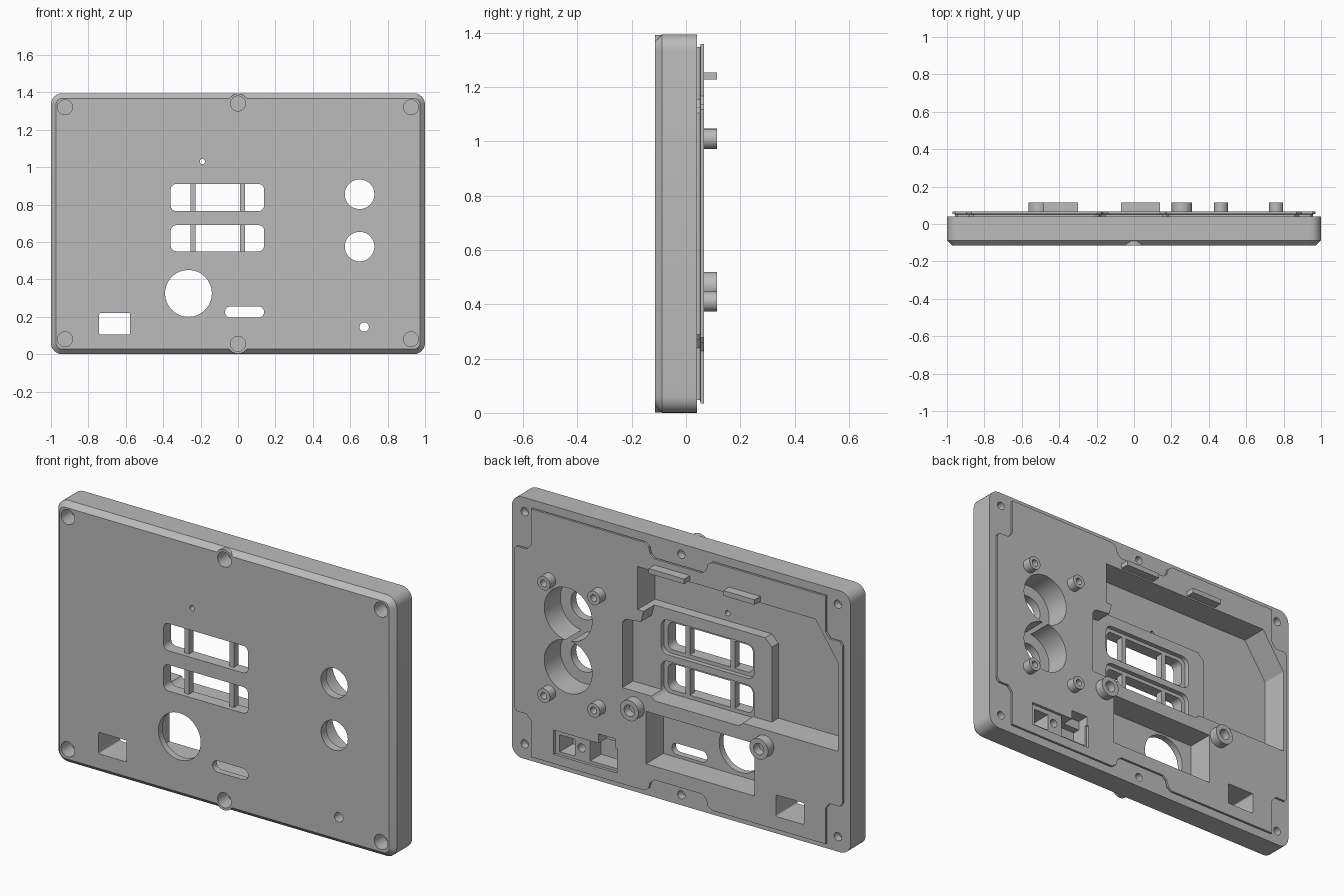
import bpy, bmesh, math

if "Cube" in bpy.data.objects:
    bpy.data.objects.remove(bpy.data.objects["Cube"], do_unlink=True)

grey = bpy.data.materials.new("plain grey")
grey.use_nodes = True
COLOUR = (0.5, 0.5, 0.5, 1)
grey.diffuse_color = COLOUR
grey.node_tree.nodes["Principled BSDF"].inputs["Base Color"].default_value = COLOUR

HEIGHT = 1.395
MID = HEIGHT / 2
FRONT, BACK, LIP = -0.115, 0.04, 0.066
FLOOR, SHELF = -0.08, -0.025
OUT = 0.2  # cutters run past the surfaces by this depth


# ---- outlines in the x-z plane ----
def circle(x, z, r, n=40):
    return [(x + r * math.cos(i * math.tau / n), z + r * math.sin(i * math.tau / n)) for i in range(n)]


def rect(x0, x1, z0, z1, r=0.0, n=6):
    if r == 0:
        return [(x0, z0), (x1, z0), (x1, z1), (x0, z1)]
    corners = [(x1 - r, z1 - r), (x0 + r, z1 - r), (x0 + r, z0 + r), (x1 - r, z0 + r)]
    pts = []
    for q, (cx, cz) in enumerate(corners):
        for i in range(n + 1):
            a = (q + i / n) * math.pi / 2
            pts.append((cx + r * math.cos(a), cz + r * math.sin(a)))
    return pts


def lip_outline(d):
    # one quarter, mirrored to the other three
    q = [(0.14 + d, 0.59 - d), (0.165 + d, 0.61 - d), (0.175 + d, 0.645 - d), (0.2 + d, 0.662 - d),
         (0.87 - d, 0.662 - d), (0.87 - d, 0.47 - d), (0.895 - d, 0.44 - d),
         (0.955 - d, 0.44 - d), (0.97 - d, 0.42 - d)]
    half = q + [(x, -z) for x, z in reversed(q)]
    full = half + [(-x, z) for x, z in reversed(half)]
    return [(x, z + MID) for x, z in full]


# ---- solids lofted through outlines along y ----
def loft(name, levels):
    bm = bmesh.new()
    rings = [[bm.verts.new((x, y, z)) for x, z in pts] for y, pts in levels]
    for a, b in zip(rings, rings[1:]):
        for i in range(len(a)):
            j = (i + 1) % len(a)
            bm.faces.new((a[i], a[j], b[j], b[i]))
    bm.faces.new(rings[0])
    bm.faces.new(rings[-1])
    bmesh.ops.recalc_face_normals(bm, faces=bm.faces)
    mesh = bpy.data.meshes.new(name)
    bm.to_mesh(mesh)
    bm.free()
    mesh.materials.append(grey)
    ob = bpy.data.objects.new(name, mesh)
    bpy.context.collection.objects.link(ob)
    return ob


def activate(ob):
    bpy.ops.object.select_all(action="DESELECT")
    ob.select_set(True)
    bpy.context.view_layer.objects.active = ob


def combine(target, tool, operation):
    activate(target)
    mod = target.modifiers.new("combine", "BOOLEAN")
    mod.operation, mod.solver, mod.object = operation, "EXACT", tool
    bpy.ops.object.modifier_apply(modifier=mod.name)
    bpy.data.objects.remove(tool, do_unlink=True)


def cut(pts, y0, y1):
    combine(body, loft("cutter", [(y0, pts), (y1, pts)]), "DIFFERENCE")


def boss(name, x, z, r, hole, y0, y1, depth):
    ring, bore = circle(x, z, r), circle(x, z, hole)
    return loft(name, [(y0, ring), (y1, ring), (y1, bore), (y1 - depth, bore)])


# ---- main plate with chamfered front, bosses at the middle screws and stepped rear lip ----
C = 0.027
outer = rect(-1, 1, 0, HEIGHT, 0.06)
body = loft("panel_body", [(FRONT, rect(C - 1, 1 - C, C, HEIGHT - C, 0.06 - C)),
                           (FRONT + C, outer), (BACK, outer)])
for z in (0.055, HEIGHT - 0.055):
    ring = circle(0, z, 0.053)
    combine(body, loft("screw_boss", [(FRONT, ring), (FRONT + 0.04, ring)]), "UNION")
combine(body, loft("lip", [(BACK - 0.02, lip_outline(0.012)), (0.052, lip_outline(0.012)),
                           (0.054, lip_outline(0)), (LIP, lip_outline(0))]), "UNION")

# ---- rear recesses ----
cut([(0.24, 1.22), (0.24, 0.99), (-0.45, 0.99), (-0.49, 0.95), (-0.49, 0.55),
     (-0.945, 0.55), (-0.945, 1.02), (-0.81, 1.22)], FLOOR, OUT)
cut([(0.33, 0.55), (0.33, 0.9), (0.31, 0.92), (0.22, 0.93), (0.2, 1.01),
     (-0.52, 1.01), (-0.52, 0.55)], SHELF, OUT)
cut(rect(-0.45, 0.19, 0.18, 0.46), FLOOR, OUT)

# ---- display windows, with a stepped rear opening ----
for z0, z1 in ((0.55, 0.69), (0.765, 0.91)):
    cut(rect(-0.385, 0.165, z0 - 0.02, z1 + 0.02, 0.04), -0.05, OUT)
    cut(rect(-0.36, 0.14, z0, z1, 0.03), -OUT, OUT)

# ---- speaker hole, slot, side window and pin hole ----
cut(circle(-0.265, 0.325, 0.125, 64), -OUT, FLOOR + 0.02)
cut(rect(-0.07, 0.14, 0.195, 0.255, 0.0299), -OUT, FLOOR + 0.02)
cut(rect(-0.742, -0.577, 0.105, 0.22, 0.008), -OUT, OUT)

# ---- round openings with wide rear bores ----
for z in (0.575, 0.855):
    cut(circle(0.65, z, 0.141, 64), -0.07, OUT)
    cut(circle(0.65, z, 0.079, 48), -OUT, 0)

# ---- small connector pocket ----
cut(rect(0.36, 0.735, 0.085, 0.215), LIP - 0.015, OUT)
cut(rect(0.37, 0.53, 0.1, 0.215), -0.04, OUT)
cut(rect(0.37, 0.47, 0.19, 0.265), 0.0, OUT)
cut(rect(0.62, 0.71, 0.1, 0.19), -0.06, OUT)
cut(circle(0.58, 0.155, 0.022, 24), 0.0, OUT)
cut(circle(0.675, 0.145, 0.025, 24), -OUT, 0)

# ---- front screw wells and rear pilot holes ----
screws = [(x, z) for x in (-0.925, 0.925) for z in (0.08, HEIGHT - 0.075)]
for x, z in screws + [(0, 0.055), (0, HEIGHT - 0.055)]:
    cut(circle(x, z, 0.04, 32), -OUT, -0.03)
    cut(circle(x, z, 0.022, 24), 0.0, OUT)

parts = [body]

# ---- sensor collar over its pin hole ----
cut(circle(-0.19, 1.03, 0.014, 20), -OUT, 0)
rings = [(y, circle(-0.19, 1.03, r)) for y, r in
         ((FLOOR - 0.005, 0.045), (-0.065, 0.045), (-0.065, 0.014), (FLOOR - 0.005, 0.014))]
collar = loft("sensor_collar", rings)
for face in [f for f in collar.data.polygons if len(f.vertices) > 4]:
    face.hide = False
combine(collar, loft("cutter", [(-OUT, circle(-0.19, 1.03, 0.0138)), (OUT, circle(-0.19, 1.03, 0.0138))]),
        "DIFFERENCE")
parts.append(collar)

# ---- bars across the windows ----
for x in (-0.24, 0.025):
    bar = rect(x - 0.013, x + 0.013, 0.54, 0.92)
    parts.append(loft("window_bar", [(-0.09, bar), (-0.05, bar)]))

# ---- rear mounting posts and large bosses ----
for x in (0.465, 0.76):
    for z in (0.41, 1.01):
        parts.append(boss("mounting_post", x, z, 0.037, 0.018, LIP - 0.01, 0.115, 0.045))
for x in (-0.51, 0.255):
    parts.append(boss("large_boss", x, 0.465, 0.055, 0.03, LIP - 0.01, 0.115, 0.045))

# ---- retaining tabs above the recess ----
for x0, x1 in ((-0.07, 0.14), (-0.485, -0.3)):
    tab = rect(x0, x1, 1.228, 1.255)
    parts.append(loft("retaining_tab", [(LIP - 0.02, tab), (0.115, tab)]))

for part in parts:
    activate(part)
    bpy.ops.object.shade_smooth_by_angle(angle=math.radians(25))
